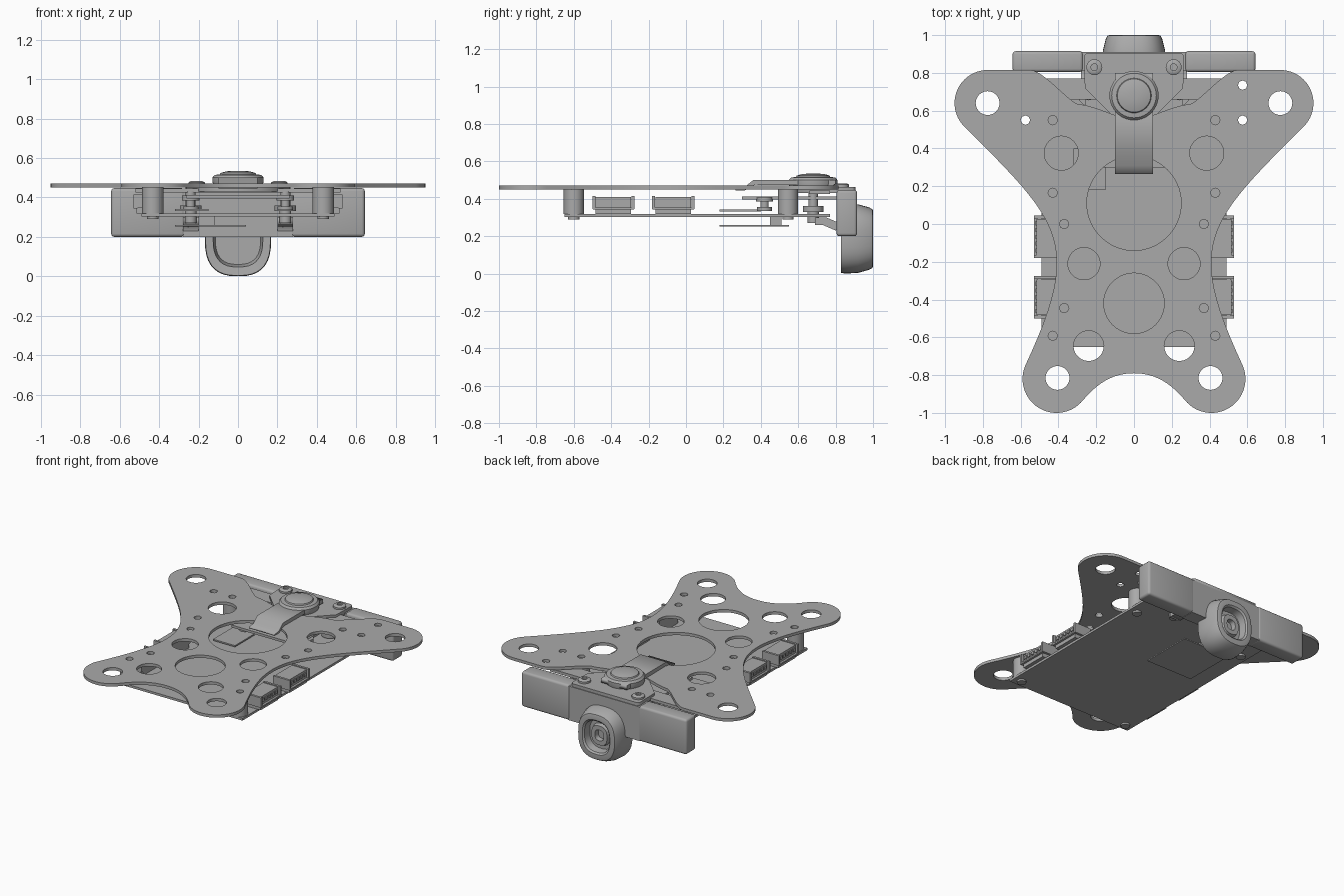
import bpy, bmesh
from math import radians, cos, sin, pi
from mathutils import Matrix, Vector

cube = bpy.data.objects.get("Cube")
if cube:
    bpy.data.objects.remove(cube)

grey = bpy.data.materials.new("plain_grey")
grey.use_nodes = True
grey.diffuse_color = (0.4, 0.4, 0.4, 1)
grey.node_tree.nodes["Principled BSDF"].inputs["Base Color"].default_value = (0.4, 0.4, 0.4, 1)


def add(name, mesh, smooth=True):
    mesh.name = name
    mesh.materials.clear()
    mesh.materials.append(grey)
    ob = bpy.data.objects.new(name, mesh)
    bpy.context.collection.objects.link(ob)
    if smooth:
        bpy.ops.object.select_all(action='DESELECT')
        ob.select_set(True)
        bpy.context.view_layer.objects.active = ob
        bpy.ops.object.shade_smooth_by_angle(angle=radians(35))
    return ob


def from_bmesh(name, bm, smooth=True):
    bmesh.ops.recalc_face_normals(bm, faces=bm.faces)
    mesh = bpy.data.meshes.new(name)
    bm.to_mesh(mesh)
    bm.free()
    return add(name, mesh, smooth)


def circle(x, y, r, a0=0, a1=360, n=40):
    """Arc points; a full turn leaves out the repeated end."""
    steps = n if a1 - a0 == 360 else n - 1
    return [(x + r * cos(radians(a0 + (a1 - a0) * i / steps)),
             y + r * sin(radians(a0 + (a1 - a0) * i / steps))) for i in range(n)]


def flat(name, loops, lo, hi, axis='Z'):
    """Filled outline with holes, extruded from lo to hi along Z or X."""
    cu = bpy.data.curves.new(name, 'CURVE')
    cu.dimensions, cu.fill_mode, cu.extrude = '2D', 'BOTH', (hi - lo) / 2
    for pts in loops:
        sp = cu.splines.new('POLY')
        sp.points.add(len(pts) - 1)
        for p, (x, y) in zip(sp.points, pts):
            p.co = (x, y, 0, 1)
        sp.use_cyclic_u = True
    tmp = bpy.data.objects.new(name, cu)
    bpy.context.collection.objects.link(tmp)
    mesh = bpy.data.meshes.new_from_object(tmp)
    bpy.data.objects.remove(tmp)
    mesh.transform(Matrix.Translation((0, 0, (lo + hi) / 2)))
    if axis == 'X':
        mesh.transform(Matrix(((0, 0, 1, 0), (1, 0, 0, 0), (0, 1, 0, 0), (0, 0, 0, 1))))
    return add(name, mesh, False)


def box(name, x, y, z, bevel=0):
    bm = bmesh.new()
    bmesh.ops.create_cube(bm, size=1)
    for v in bm.verts:
        v.co = [lo + (hi - lo) * (c + 0.5) for c, (lo, hi) in zip(v.co, (x, y, z))]
    if bevel:
        bmesh.ops.bevel(bm, geom=bm.edges[:], offset=bevel, segments=3, profile=0.5, affect='EDGES')
    return from_bmesh(name, bm, bool(bevel))


def loft(name, rings):
    """Closed surface through rings of points, capped at both ends."""
    bm = bmesh.new()
    vs = [[bm.verts.new(p) for p in ring] for ring in rings]
    n = len(vs[0])
    for a, b in zip(vs, vs[1:]):
        for i in range(n):
            bm.faces.new((a[i], a[(i + 1) % n], b[(i + 1) % n], b[i]))
    bm.faces.new(vs[0])
    bm.faces.new(vs[-1])
    return from_bmesh(name, bm)


def turned(name, x, y, profile, n=28):
    return loft(name, [[(px, py, z) for px, py in circle(x, y, r, n=n)] for r, z in profile])


def hermite(p0, d0, p1, d1, n=24):
    p0, d0, p1, d1 = map(Vector, (p0, d0, p1, d1))
    out = []
    for i in range(1, n):
        t = i / n
        s = t * t * (3 - 2 * t)
        out.append(tuple(p0 * (1 - s) + d0 * (t * (1 - t) ** 2) + p1 * s - d1 * (t * t * (1 - t))))
    return out


def tangent(a, m):
    return (-sin(radians(a)) * m, cos(radians(a)) * m)


# Top plate: lobed outline, right half then mirrored
front_lobe = circle(0.41, -0.82, 0.18, 220, 385)
back_lobe = circle(0.775, 0.64, 0.175, -45, 90)
half = [(0, -0.79)]
half += hermite(half[0], (0.35, 0), front_lobe[0], tangent(220, 0.35), 12) + front_lobe
half += hermite(front_lobe[-1], tangent(25, 2.15), back_lobe[0], tangent(-45, 2.15)) + back_lobe
half += [(0.55, 0.815)]
half += hermite((0.55, 0.815), (-0.2, 0), (0.3, 0.635), (-0.2, -0.1), 12)
half += [(0.3, 0.635)]
half += hermite((0.3, 0.635), (-0.3, -0.02), (0, 0.55), (-0.2, 0), 12) + [(0, 0.55)]
outline = half + [(-x, y) for x, y in half[-2:0:-1]]

holes = [circle(0, 0.11, 0.25), circle(0, -0.42, 0.16)]
side_holes = [(0.775, 0.64, 0.063), (0.405, -0.815, 0.063), (0.385, 0.375, 0.09),
              (0.265, -0.21, 0.085), (0.24, -0.645, 0.08)]
small = [(0.575, 0.55), (0.43, 0.55), (0.43, 0.165), (0.37, 0), (0.37, -0.445), (0.43, -0.592)]
for s in (-1, 1):
    holes += [circle(s * x, y, r) for x, y, r in side_holes]
    holes += [circle(s * x, y, 0.025, n=8) for x, y in small]
holes.append(circle(0.575, 0.735, 0.025, n=8))
flat("top_plate", [outline] + holes, 0.45, 0.47)

# Lower board, with two thin boards near it
box("lower_board", (-0.49, 0.49), (-0.65, 0.77), (0.302, 0.318))
box("under_panel", (-0.32, 0.04), (0.18, 0.55), (0.252, 0.26))
box("inner_board", (-0.32, -0.15), (0.18, 0.4), (0.332, 0.342))
box("under_panel_post", (-0.2, -0.12), (0.45, 0.51), (0.26, 0.302))

for s, side in ((-1, "right"), (1, "left")):
    # Standoffs and the screw heads beneath them
    for y, end in ((-0.6, "front"), (0.545, "back")):
        turned(f"{end}_{side}_standoff", s * 0.432, y, [(0.054, 0.318), (0.054, 0.45)])
        turned(f"{end}_{side}_screw", s * 0.432, y, [(0.03, 0.29), (0.03, 0.302)], 16)
    # Edge connectors with a row of pins
    for y, end in ((-0.388, "front"), (-0.068, "back")):
        x = sorted((s * 0.4, s * 0.515))
        box(f"{end}_{side}_connector", x, (y - 0.095, y + 0.095), (0.318, 0.41))
        for dy in (-0.105, 0.105):
            box(f"{end}_{side}_connector_ear", sorted((s * 0.4, s * 0.53)),
                (y + dy - 0.008, y + dy + 0.008), (0.345, 0.415))
        box(f"{end}_{side}_connector_rim", sorted((s * 0.51, s * 0.53)),
            (y - 0.11, y + 0.11), (0.343, 0.353))
        for i in range(5):
            py = y + (i - 2) * 0.036
            box("connector_pin", sorted((s * 0.51, s * 0.522)), (py - 0.011, py + 0.011), (0.372, 0.394))
    # Bracket legs and screws below the plate
    turned(f"{side}_clamp_screw", s * 0.24, 0.68,
           [(0.03, 0.27), (0.03, 0.33), (0.055, 0.33), (0.055, 0.36), (0.025, 0.36), (0.025, 0.43)])
    turned(f"{side}_inner_screw", s * 0.24, 0.42,
           [(0.04, 0.335), (0.04, 0.355), (0.022, 0.355), (0.022, 0.385), (0.045, 0.385), (0.045, 0.41)])
    flat(f"{side}_hook", [[(0.69, 0.26), (0.73, 0.26), (0.8, 0.23), (0.82, 0.27), (0.75, 0.3), (0.69, 0.3)]],
         s * 0.24 - 0.04, s * 0.24 + 0.04, 'X')
    # Screws on top of the bracket
    turned(f"{side}_bracket_screw", s * 0.21, 0.83,
           [(0.042, 0.455), (0.042, 0.475), (0.03, 0.482), (0.018, 0.482), (0.018, 0.47)], 20)
    # Long housing, one half each side
    box(f"{side}_housing", sorted((s * 0.27, s * 0.643)), (0.805, 0.915), (0.2, 0.447), 0.016)

# Middle of the housing and the flange under the plate
box("middle_housing", (-0.28, 0.28), (0.81, 0.91), (0.2, 0.44))
box("rear_flange", (-0.52, 0.52), (0.66, 0.77), (0.425, 0.445))
box("under_clamp", (-0.26, 0.26), (0.3, 0.82), (0.395, 0.412))

# Bracket plate
shape = [(0.1, 0.56), (0.26, 0.72), (0.265, 0.89), (0.25, 0.905)]
shape += [(-x, y) for x, y in reversed(shape)]
flat("bracket_plate", [shape], 0.43, 0.462)

# Strap that bends down into the round opening
flat("strap", [[(0.8, 0.47), (0.8, 0.5), (0.36, 0.5), (0.31, 0.46), (0.265, 0.455), (0.265, 0.445),
                (0.315, 0.445), (0.37, 0.475)]], -0.1, 0.1, 'X')

# Round cap
turned("cap", 0, 0.68, [(0.125, 0.46), (0.13, 0.48), (0.13, 0.5), (0.118, 0.514), (0.092, 0.516),
                        (0.088, 0.524), (0.06, 0.532), (0.02, 0.535)], 40)


# Rear knob: rounded block with a hollow front and a recessed back
def knob_ring(y, k, m=36):
    e = 2 / 2.6
    pts = []
    for i in range(m):
        c, s = cos(2 * pi * i / m), sin(2 * pi * i / m)
        pts.append((0.168 * k * (abs(c) ** e) * (1 if c > 0 else -1), y,
                    0.187 + 0.187 * k * (abs(s) ** e) * (1 if s > 0 else -1)))
    return pts


loft("knob", [knob_ring(y, k) for y, k in (
    (0.9, 0.4), (0.9, 0.68), (0.835, 0.75), (0.83, 0.98), (0.85, 1), (0.92, 0.98), (0.98, 0.89),
    (0.997, 0.84), (1, 0.78), (1, 0.64), (0.99, 0.58), (0.94, 0.54), (0.94, 0.4), (0.965, 0.36),
    (0.965, 0.2), (0.93, 0.18))])
